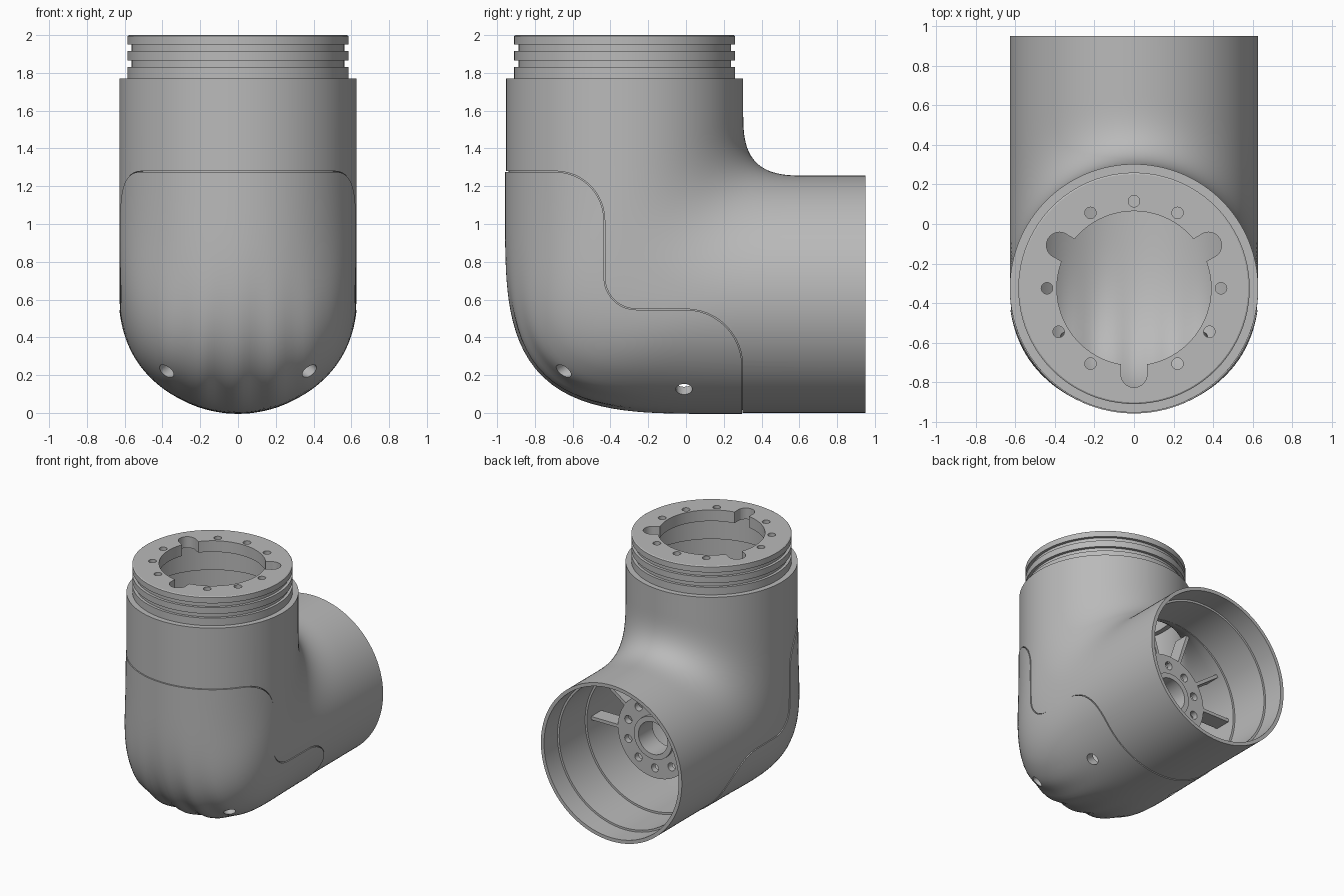
import bpy, bmesh
from math import sin, cos, pi, radians, exp, copysign
from mathutils import Vector

if "Cube" in bpy.data.objects:
    bpy.data.objects.remove(bpy.data.objects["Cube"])

R = 0.628          # tube radius
NECK_Y = -0.325    # axis of the upright tube
HUB_Z = 0.628      # axis of the level tube

grey = bpy.data.materials.new("satin_grey")
grey.use_nodes = True
grey.diffuse_color = (0.49, 0.49, 0.49, 1)
grey.node_tree.nodes["Principled BSDF"].inputs["Base Color"].default_value = grey.diffuse_color


def loft(name, rings, loop=False):
    """Skin a list of equal rings; cap the ends, or join last to first."""
    bm = bmesh.new()
    vs = [[bm.verts.new(p) for p in ring] for ring in rings]
    pairs = list(zip(vs, vs[1:])) + ([(vs[-1], vs[0])] if loop else [])
    for a, b in pairs:
        for i in range(len(a)):
            bm.faces.new((a[i - 1], a[i], b[i], b[i - 1]))
    if not loop:
        bm.faces.new(vs[0])
        bm.faces.new(vs[-1])
    bmesh.ops.recalc_face_normals(bm, faces=bm.faces)
    mesh = bpy.data.meshes.new(name)
    bm.to_mesh(mesh)
    bm.free()
    mesh.materials.append(grey)
    obj = bpy.data.objects.new(name, mesh)
    bpy.context.collection.objects.link(obj)
    return obj


def rod(name, start, end, radius, segs=32):
    """Cylinder between two points."""
    a, b = Vector(start), Vector(end)
    turn = (b - a).to_track_quat('Z', 'Y')
    circle = [turn @ Vector((radius * cos(t), radius * sin(t), 0))
              for t in (2 * pi * i / segs for i in range(segs))]
    return loft(name, [[c + p for c in circle] for p in (a, b)])


def bar(name, start, end, across, depth):
    """Rectangular bar between two points, with two half-size vectors."""
    w, d = Vector(across), Vector(depth)
    return loft(name, [[Vector(p) + w + d, Vector(p) - w + d, Vector(p) - w - d, Vector(p) + w - d]
                       for p in (start, end)])


def lathe(name, profile, place, segs=96):
    """Revolve a closed profile of (radius, height) points."""
    return loft(name, [[place(r * cos(t), r * sin(t), h)
                        for t in (2 * pi * i / segs for i in range(segs))]
                       for r, h in profile], loop=True)


def combine(obj, tool, op='DIFFERENCE'):
    """Apply a boolean and discard the tool."""
    mod = obj.modifiers.new("cut", 'BOOLEAN')
    mod.object, mod.operation, mod.solver = tool, op, 'EXACT'
    bpy.context.view_layer.update()
    graph = bpy.context.evaluated_depsgraph_get()
    mesh = bpy.data.meshes.new_from_object(obj.evaluated_get(graph))
    obj.modifiers.clear()
    obj.data = mesh
    bpy.data.objects.remove(tool)


def corner(t, n, cy, cz, a, b):
    """Point on a rounded corner that faces -y, -z."""
    c, s = cos(t), sin(t)
    k = (c ** n + s ** n) ** (-1 / n)
    return cy - a * k * c, cz - b * k * s


def elbow(name, grow=0.0, top=1.77, end=0.95, steps=36, segs=128):
    """Solid bent tube, offset outwards by grow, with a full, shallowly fluted heel."""
    spine = [((NECK_Y + R + grow, top), (NECK_Y - R - grow, top), 0)]
    for i in range(steps + 1):
        f = i / steps
        t = f * pi / 2
        inner = corner(t, 3.1, 0.65, 1.6, 0.347 - grow, 0.344 - grow)
        outer = corner(t, 3.6, 0.2, 1.1, 1.153 + grow, 1.1 + grow)
        spine.append((inner, outer, exp(-((f - 0.5) / 0.21) ** 2)))
    spine.append(((end, 2 * R + grow), (end, -grow), 0))
    rings = []
    for (iy, iz), (oy, oz), heel in spine:
        ring = []
        for j in range(segs):
            p = 2 * pi * j / segs
            k, s = cos(p), sin(p)
            if k > 0:       # squarer section on the heel side
                n = 2 + 0.6 * heel
                fill = (k ** n + abs(s) ** n) ** (-1 / n)
                k, s = k * fill, s * fill
            x = (R + grow) * s
            if k > 0 and abs(x) < 0.5:
                k -= 0.025 * heel * (1 - cos(2 * pi * x / 0.2)) / 2 * (1 - (x / 0.5) ** 2)
            ring.append((x, (iy + oy) / 2 + k * (oy - iy) / 2, (iz + oz) / 2 + k * (oz - iz) / 2))
        rings.append(ring)
    return loft(name, rings)


def arc(cy, cz, r, a0, a1, n=12):
    angles = [radians(a0 + (a1 - a0) * i / n) for i in range(n + 1)]
    return [(cy + r * cos(a), cz + r * sin(a)) for a in angles]


def cover_region(shift):
    """Stepped side outline of the front cover, extruded across."""
    path = ([(-1.3, 1.28)] + arc(-0.69, 1.02, 0.26, 90, 0) + arc(-0.26, 0.72, 0.17, 180, 270)
            + arc(0, 0.25, 0.3, 90, 0) + [(0.3, -0.3), (-1.3, -0.3)])
    return loft("cover_region", [[(x, y + shift, z + shift) for y, z in path] for x in (-1, 1)])


def cover_shell(name, outside, inside, shift):
    shell = elbow(name, outside)
    combine(shell, cover_region(shift), 'INTERSECT')
    combine(shell, elbow("core", inside, 1.9, 1.1))
    return shell


# Body: hollow elbow with a stepped bore at the open end and a recess for the cover
body = elbow("elbow_body")
combine(body, cover_shell("recess", 0.03, -0.014, 0))
combine(body, elbow("cavity", -0.06, 1.9, 0.7))
combine(body, rod("bore", (0, 0.45, HUB_Z), (0, 0.9, HUB_Z), 0.584, 96))
combine(body, rod("counterbore", (0, 0.78, HUB_Z), (0, 1.1, HUB_Z), 0.6, 96))

# Front cover, separated from the body by a fine seam
cover = cover_shell("front_cover", 0.005, -0.018, -0.004)

# Drain holes through cover and body
for part in (body, cover):
    for side in (-1, 1):
        for spot, way in (((0.38, -0.65, 0.22), (0.5, -0.7, -0.45)),
                          ((0.38, -0.01, 0.13), (0.82, 0, -0.55))):
            p = Vector((side * spot[0], spot[1], spot[2]))
            d = Vector((side * way[0], way[1], way[2])).normalized() * 0.15
            combine(part, rod("drill", p - d, p + d, 0.044, 24))

# Neck with two ring grooves and a thin mounting flange
lo, hi = 0.563, 0.585
neck = lathe("neck_flange", [
    (0.53, 1.7), (hi, 1.7), (hi, 1.83), (lo, 1.83), (lo, 1.865), (hi, 1.865), (hi, 1.915),
    (lo, 1.915), (lo, 1.95), (hi, 1.95), (hi, 1.995), (0.577, 2), (0.39, 2), (0.39, 1.91),
    (0.53, 1.91)], lambda a, b, h: (a, b + NECK_Y, h))
for i in range(12):
    a = radians(30 * i)
    out = Vector((cos(a), sin(a), 0))
    axis = Vector((0, NECK_Y, 0))
    up = Vector((0, 0, 1))
    if i in (1, 5, 9):      # keyed notches
        p = axis + out * 0.435
        combine(neck, bar("slot", axis + out * 0.3 + up * 1.95, p + up * 1.95,
                          out.cross(up) * 0.065, up * 0.15))
        combine(neck, rod("slot_end", p + up * 1.8, p + up * 2.1, 0.066))
    else:                   # bolt holes
        p = axis + out * 0.44
        combine(neck, rod("bolt_hole", p + up * 1.85, p + up * 2.1, 0.029, 24))

# Bearing hub inside the level tube, with a ring of bolt holes
hub = lathe("bearing_hub", [
    (0.13, 0.24), (0.13, 0.42), (0.17, 0.42), (0.17, 0.395), (0.33, 0.395), (0.33, 0.36),
    (0.2, 0.33), (0.2, 0.24)], lambda a, b, h: (a, h, b + HUB_Z), 64)
for i in range(10):
    a = radians(36 * i + 18)
    x, z = 0.25 * cos(a), HUB_Z + 0.25 * sin(a)
    combine(hub, rod("hub_hole", (x, 0.2, z), (x, 0.6, z), 0.032, 24))

# Ribs holding the hub from the upper half of the tube
ribs = []
for i in range(6):
    a = radians(36 * i)
    out = Vector((cos(a), 0, sin(a)))
    centre = Vector((0, 0.33, HUB_Z))
    ribs.append(bar(f"hub_rib_{i + 1}", centre + out * 0.29, centre + out * 0.6,
                    Vector((-sin(a), 0, cos(a))) * 0.013, (0, 0.065, 0)))

# Smooth rounded surfaces, sharp edges kept
bpy.ops.object.select_all(action='DESELECT')
for obj in [body, cover, neck, hub] + ribs:
    obj.select_set(True)
bpy.context.view_layer.objects.active = body
bpy.ops.object.shade_smooth_by_angle(angle=radians(30))
